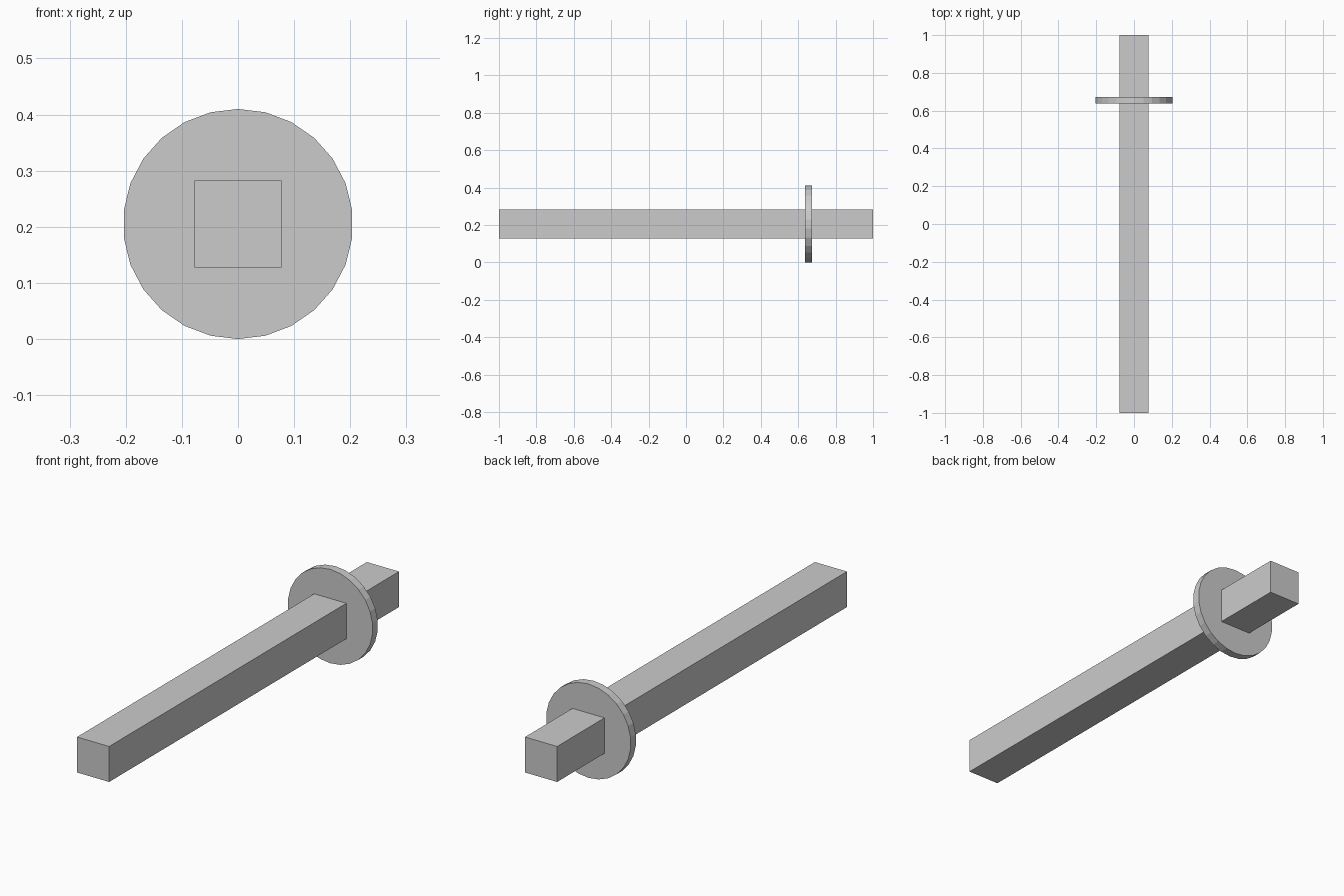
import bpy
import bmesh
from math import radians
from mathutils import Matrix, Vector

cube = bpy.data.objects.get("Cube")
if cube:
    bpy.data.objects.remove(cube, do_unlink=True)

RADIUS = 0.205
CENTRE_Z = RADIUS

# Single plain grey material
grey = bpy.data.materials.new("plain_grey")
grey.use_nodes = True
colour = (0.6, 0.6, 0.6, 1.0)
grey.diffuse_color = colour
grey.node_tree.nodes["Principled BSDF"].inputs["Base Color"].default_value = colour


def add_part(name, bm):
    mesh = bpy.data.meshes.new(name)
    bm.to_mesh(mesh)
    bm.free()
    mesh.materials.append(grey)
    obj = bpy.data.objects.new(name, mesh)
    bpy.context.collection.objects.link(obj)
    return obj


# Long square bar running front to back
bm = bmesh.new()
bmesh.ops.create_cube(bm, size=1)
bmesh.ops.scale(bm, vec=(0.155, 2.0, 0.155), verts=bm.verts)
bmesh.ops.translate(bm, vec=(0, 0, CENTRE_Z), verts=bm.verts)
add_part("square_bar", bm)

# Thin faceted disc around the bar, near the back
bm = bmesh.new()
bmesh.ops.create_cone(bm, cap_ends=True, segments=26, radius1=RADIUS,
                      radius2=RADIUS, depth=0.036)
place = Matrix.Translation(Vector((0, 0.655, CENTRE_Z))) @ Matrix.Rotation(radians(90), 4, "X")
bmesh.ops.transform(bm, matrix=place, verts=bm.verts)
add_part("guard_disc", bm)
